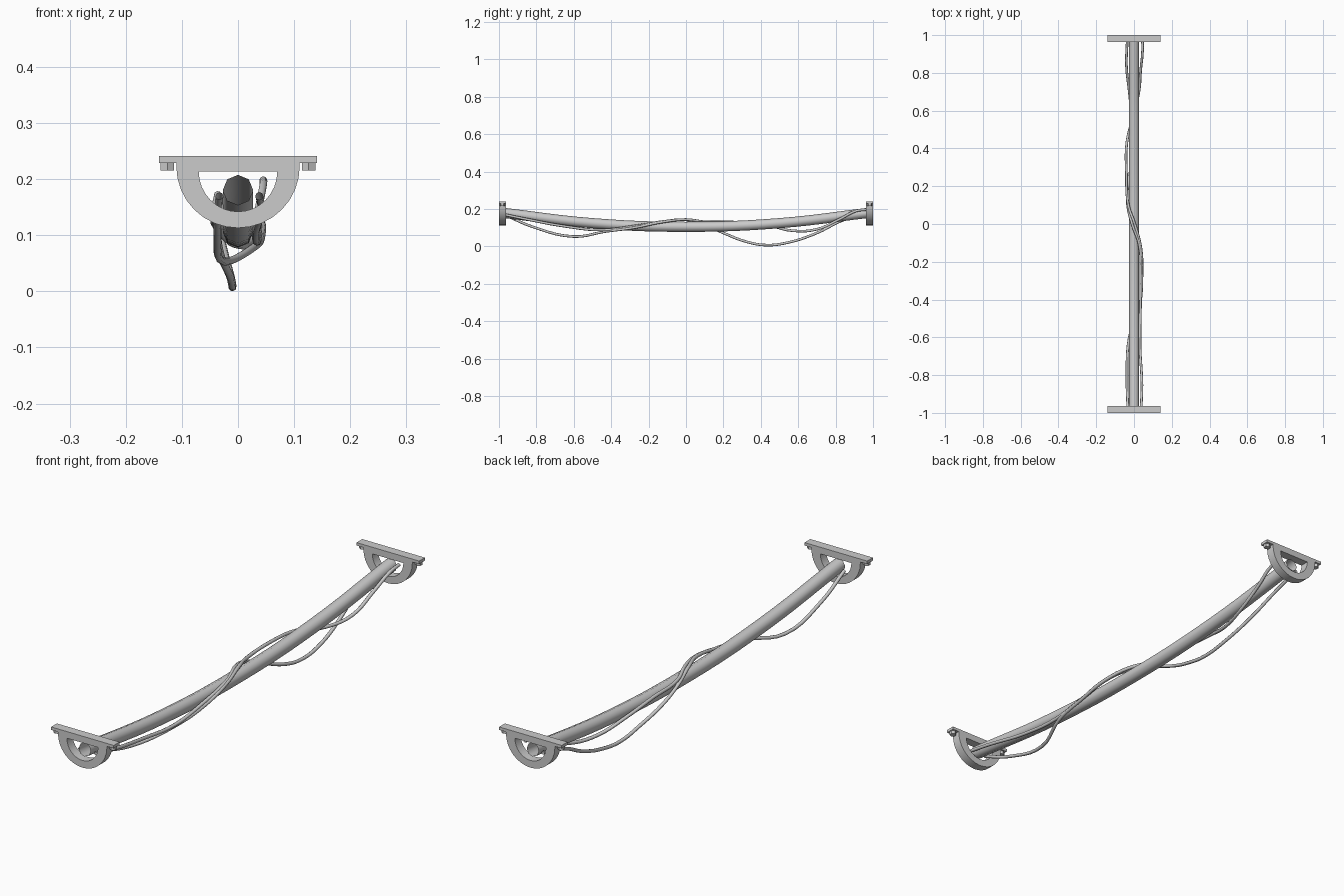
import bpy
from math import sin, cos, pi, radians

if "Cube" in bpy.data.objects:
    bpy.data.objects.remove(bpy.data.objects["Cube"])


def to_mesh(obj, angle=40):
    bpy.ops.object.select_all(action='DESELECT')
    obj.select_set(True)
    bpy.context.view_layer.objects.active = obj
    bpy.ops.object.convert(target='MESH')
    bpy.ops.object.shade_smooth_by_angle(angle=radians(angle))


def new_curve(name, dims):
    cu = bpy.data.curves.new(name, 'CURVE')
    cu.dimensions = dims
    ob = bpy.data.objects.new(name, cu)
    bpy.context.collection.objects.link(ob)
    return cu, ob


def tube(name, pts, radius, res, steps, angle):
    cu, ob = new_curve(name, '3D')
    cu.bevel_depth = radius
    cu.bevel_resolution = res
    cu.resolution_u = steps
    sp = cu.splines.new('BEZIER')
    sp.bezier_points.add(len(pts) - 1)
    for bp, p in zip(sp.bezier_points, pts):
        bp.co = p
        bp.handle_left_type = bp.handle_right_type = 'AUTO'
    to_mesh(ob, angle)


def bracket(name, y):
    # hanger: flat top plate with tabs and a half-round loop
    cu, ob = new_curve(name, '2D')
    cu.fill_mode = 'BOTH'
    cu.extrude = 0.0185
    n = 16
    arc = [(0.11 * cos(pi * i / n), 0.223 - 0.11 * sin(pi * i / n)) for i in range(n + 1)]
    outer = [(-0.141, 0.229), (-0.141, 0.241), (0.141, 0.241), (0.141, 0.229), (0.11, 0.229)]
    outer += arc + [(-0.11, 0.229)]
    hole = [(0.07 * cos(pi * i / n), 0.214 - 0.072 * sin(pi * i / n)) for i in range(n + 1)]
    for loop in (outer, hole):
        sp = cu.splines.new('POLY')
        sp.points.add(len(loop) - 1)
        for p, (x, z) in zip(sp.points, loop):
            p.co = (x, z, 0, 1)
        sp.use_cyclic_u = True
    ob.rotation_euler = (pi / 2, 0, 0)
    ob.location = (0, y, 0)
    to_mesh(ob)
    # bolt heads under the tabs
    for x in (-0.126, 0.126):
        bpy.ops.mesh.primitive_cylinder_add(vertices=6, radius=0.0135, depth=0.014,
                                            location=(x, y, 0.2225))
        bpy.context.object.name = name + "_bolt"


bracket("front_hanger", -0.9815)
bracket("back_hanger", 0.9815)

# sagging open pipe
tube("main_pipe", [(0, y, 0.105 + 0.078 * y * y) for y in (-0.985, -0.5, 0, 0.5, 0.985)],
     0.027, 2, 6, 60)

# loose cables wound around the pipe
tube("cable_low_front", [(-0.033, -0.97, 0.17), (-0.037, -0.82, 0.105), (-0.025, -0.6, 0.053),
                         (0.03, -0.43, 0.08), (0.042, -0.28, 0.1), (0.037, -0.13, 0.13),
                         (0.004, 0, 0.144), (-0.03, 0.1, 0.132), (-0.04, 0.27, 0.13),
                         (-0.038, 0.43, 0.115), (-0.005, 0.57, 0.084), (0.026, 0.7, 0.092),
                         (0.036, 0.82, 0.145), (0.045, 0.91, 0.19), (0.045, 0.97, 0.198)],
     0.007, 2, 5, 60)
tube("cable_low_back", [(0.038, -0.97, 0.17), (0.042, -0.85, 0.145), (0.032, -0.65, 0.108),
                        (0.034, -0.45, 0.088), (0.036, -0.28, 0.108), (0.028, -0.11, 0.135),
                        (-0.01, 0, 0.142), (-0.034, 0.1, 0.115), (-0.033, 0.2, 0.072),
                        (-0.014, 0.32, 0.026), (-0.01, 0.43, 0.0072), (-0.012, 0.55, 0.022),
                        (-0.025, 0.7, 0.072), (-0.04, 0.84, 0.14), (-0.036, 0.97, 0.172)],
     0.007, 2, 5, 60)
